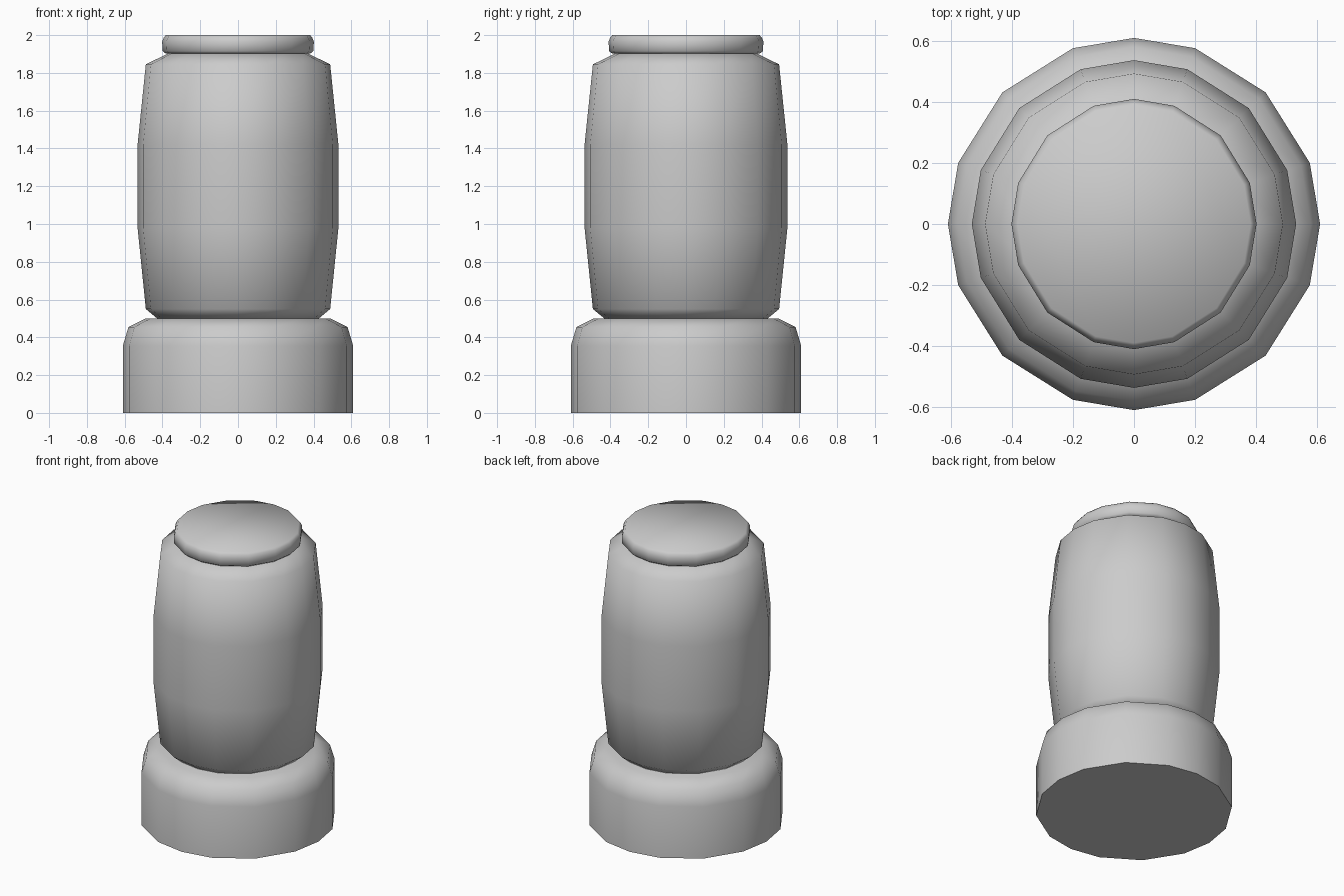
import bpy, bmesh, math

if "Cube" in bpy.data.objects:
    bpy.data.objects.remove(bpy.data.objects["Cube"])

# Sixteen sides, slightly uneven within each quarter turn
ANGLES = [math.radians(q * 90 + a) for q in range(4) for a in (0, 19.2, 45, 70.8)]


def lathe(name, profile, sx=1.0, flat_bottom=False):
    """Closed turned part from (radius, height) points, bottom to top."""
    bm = bmesh.new()
    rings = [[bm.verts.new((r * sx * math.cos(a), r * math.sin(a), z)) for a in ANGLES]
             for r, z in profile]
    n = len(ANGLES)
    for lo, hi in zip(rings, rings[1:]):
        for i in range(n):
            j = (i + 1) % n
            bm.faces.new((lo[i], lo[j], hi[j], hi[i]))
    bottom = bm.faces.new(rings[0][::-1])
    bm.faces.new(rings[-1])
    for f in bm.faces:
        f.smooth = True
    if flat_bottom:
        bottom.smooth = False
        for e in bottom.edges:
            e.smooth = False
    mesh = bpy.data.meshes.new(name)
    bm.to_mesh(mesh)
    bm.free()
    obj = bpy.data.objects.new(name, mesh)
    bpy.context.collection.objects.link(obj)
    return obj


# Wide foot with rounded shoulder
lathe("base", [(0.61, 0), (0.61, 0.355), (0.58, 0.455), (0.49, 0.5)], flat_bottom=True)

# Bulging barrel body
lathe("body", [(0.43, 0.498), (0.493, 0.55), (0.537, 0.98), (0.537, 1.42),
               (0.493, 1.845), (0.37, 1.905)], sx=0.99)

# Thin lid
lathe("cap", [(0.39, 1.902), (0.407, 1.915), (0.41, 1.965), (0.402, 1.985), (0.39, 2.0)], sx=0.98)
